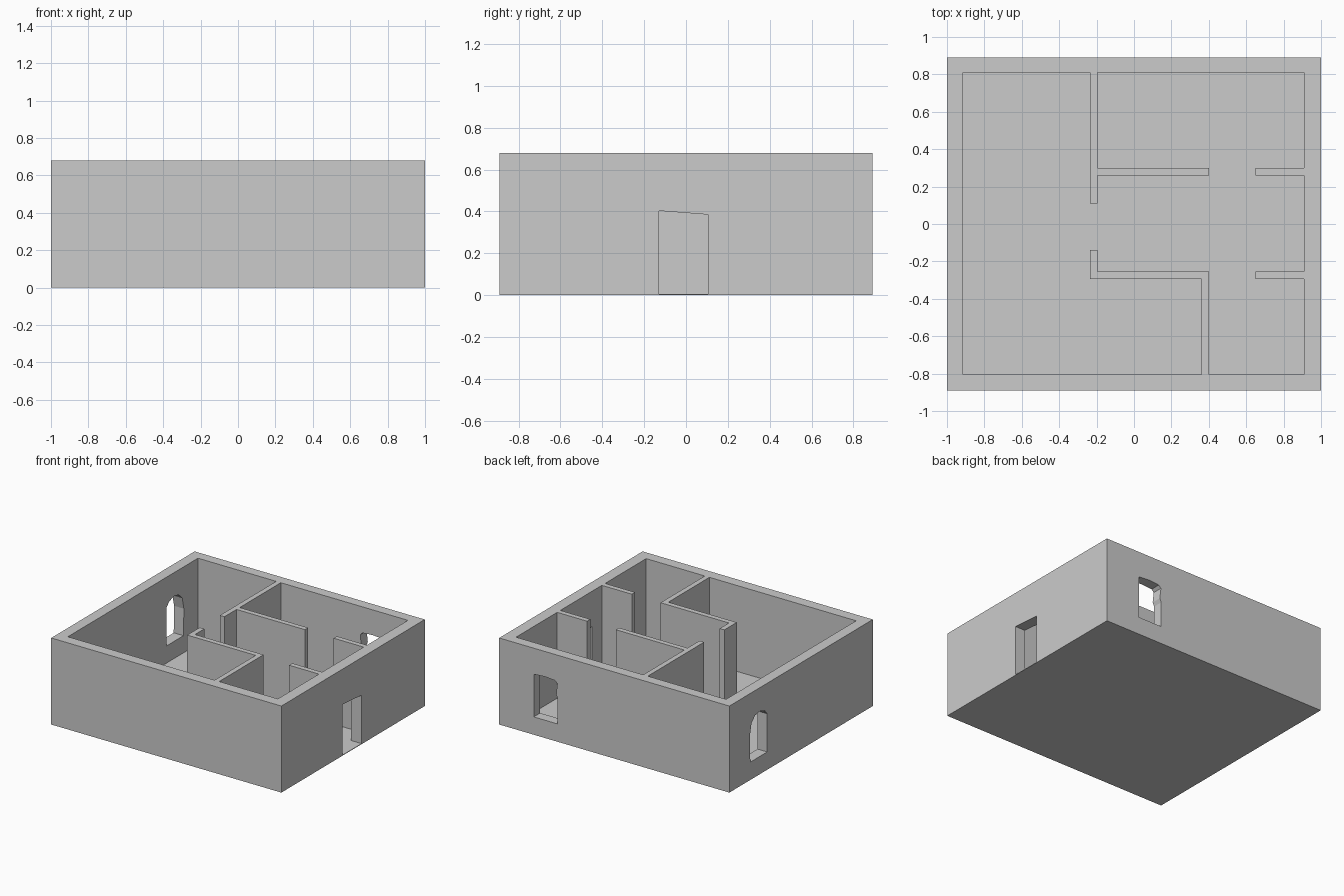
import bpy
import bmesh
from mathutils import Vector

cube = bpy.data.objects.get("Cube")
if cube:
    bpy.data.objects.remove(cube, do_unlink=True)

HEIGHT = 0.68
FLOOR = 0.005

plaster = bpy.data.materials.new("light_grey_plaster")
plaster.use_nodes = True
grey = (0.6, 0.6, 0.6, 1)
plaster.diffuse_color = grey
plaster.node_tree.nodes["Principled BSDF"].inputs["Base Color"].default_value = grey


def prism(name, outline, depth):
    """Extrude a closed outline of 3D points along the depth vector."""
    bm = bmesh.new()
    face = bm.faces.new([bm.verts.new(p) for p in outline])
    grown = bmesh.ops.extrude_face_region(bm, geom=[face])["geom"]
    moved = [v for v in grown if isinstance(v, bmesh.types.BMVert)]
    bmesh.ops.translate(bm, verts=moved, vec=Vector(depth))
    bmesh.ops.recalc_face_normals(bm, faces=bm.faces)
    mesh = bpy.data.meshes.new(name)
    bm.to_mesh(mesh)
    bm.free()
    mesh.materials.append(plaster)
    obj = bpy.data.objects.new(name, mesh)
    bpy.context.collection.objects.link(obj)
    return obj


def block(name, x0, x1, y0, y1, z0=FLOOR, z1=HEIGHT):
    corners = [(x0, y0, z0), (x1, y0, z0), (x1, y1, z0), (x0, y1, z0)]
    return prism(name, corners, (0, 0, z1 - z0))


def cut(target, cutter):
    """Subtract the cutter, then discard it."""
    mod = target.modifiers.new("opening", "BOOLEAN")
    mod.operation = "DIFFERENCE"
    mod.solver = "EXACT"
    mod.object = cutter
    bpy.context.view_layer.objects.active = target
    bpy.ops.object.modifier_apply(modifier=mod.name)
    bpy.data.objects.remove(cutter, do_unlink=True)


# Outer walls with the floor, hollowed from above
shell = block("outer_walls_and_floor", -1, 1, -0.89, 0.89, 0)
cut(shell, block("room_cutter", -0.915, 0.91, -0.805, 0.81, FLOOR, 1))

# Doorway with a slightly sloping head, through the +x wall
door = [(-0.13, FLOOR), (0.105, FLOOR), (0.105, 0.385), (-0.13, 0.403)]
cut(shell, prism("door_cutter", [(0.85, y, z) for y, z in door], (0.3, 0, 0)))

# Arched window through the -x wall
arch = [(0.42, 0.14), (0.63, 0.14), (0.635, 0.35), (0.615, 0.44),
        (0.57, 0.485), (0.51, 0.495), (0.45, 0.475), (0.42, 0.44)]
cut(shell, prism("arch_cutter", [(-1.1, y, z) for y, z in arch], (0.25, 0, 0)))

# Uneven window through the back wall
window = [(0.70, 0.14), (0.70, 0.475), (0.60, 0.482), (0.515, 0.475),
          (0.495, 0.455), (0.505, 0.37), (0.492, 0.34), (0.492, 0.14)]
cut(shell, prism("window_cutter", [(x, 0.75, z) for x, z in window], (0, 0.25, 0)))

# Partition walls: x range, y range
partitions = {
    "hall_partition_back": (-0.235, -0.195, 0.11, 0.81),
    "hall_partition_front": (-0.235, -0.195, -0.255, -0.14),
    "back_room_partition": (-0.195, 0.40, 0.26, 0.30),
    "back_room_stub": (0.65, 0.91, 0.26, 0.30),
    "front_room_partition": (-0.235, 0.40, -0.295, -0.255),
    "front_room_stub": (0.65, 0.91, -0.295, -0.255),
    "front_room_side_wall": (0.36, 0.40, -0.805, -0.295),
}
for name, extent in partitions.items():
    block(name, *extent)
